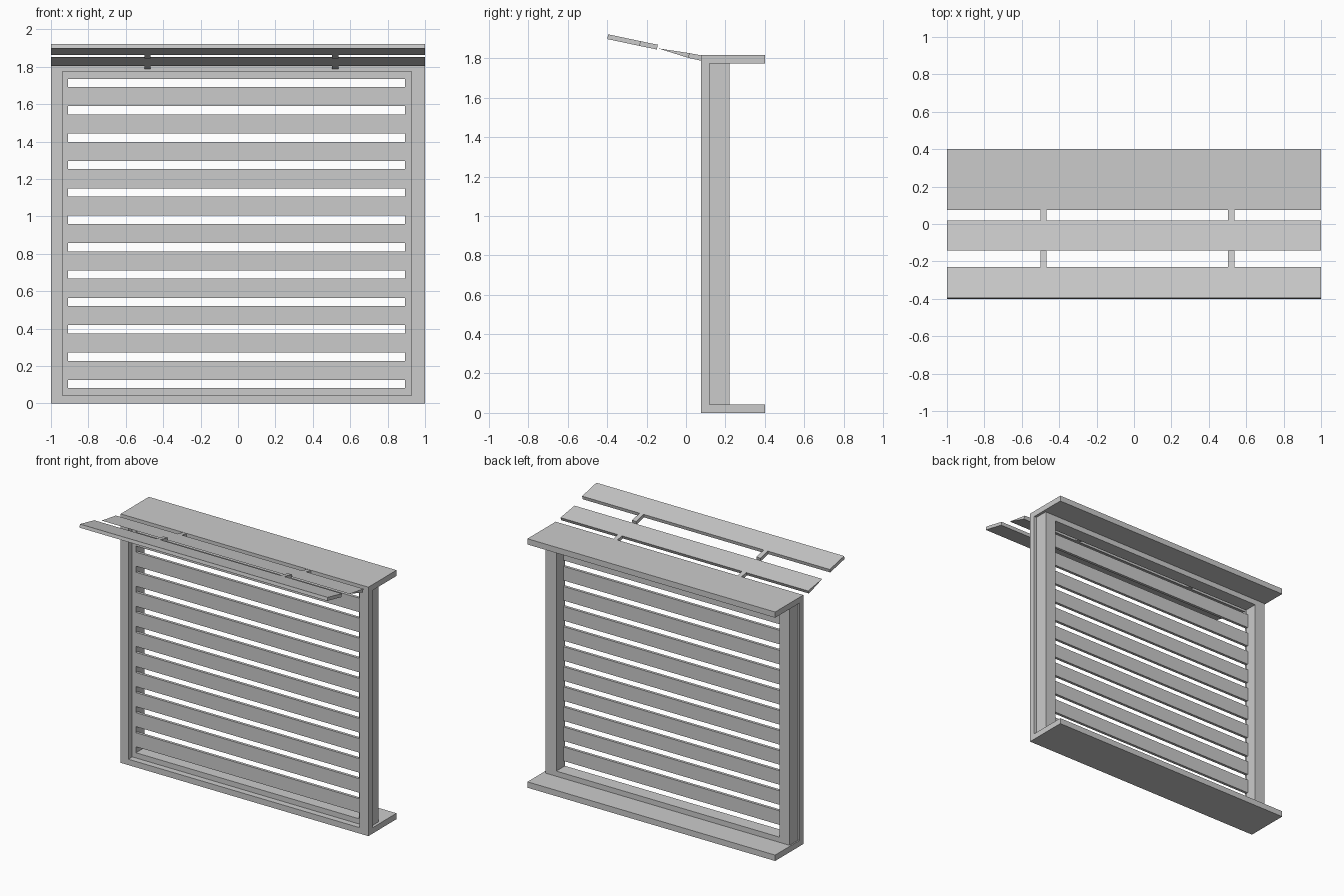
import bpy

if "Cube" in bpy.data.objects:
    bpy.data.objects.remove(bpy.data.objects["Cube"])


def prism(name, x0, x1, profile):
    """Extrude a (y, z) profile along x from x0 to x1."""
    n = len(profile)
    verts = [(x, y, z) for x in (x0, x1) for y, z in profile]
    faces = [tuple(range(n))[::-1], tuple(range(n, 2 * n))]
    faces += [(i, (i + 1) % n, n + (i + 1) % n, n + i) for i in range(n)]
    mesh = bpy.data.meshes.new(name)
    mesh.from_pydata(verts, [], faces)
    import bmesh
    bm = bmesh.new()
    bm.from_mesh(mesh)
    bmesh.ops.recalc_face_normals(bm, faces=bm.faces)
    bm.to_mesh(mesh)
    bm.free()
    obj = bpy.data.objects.new(name, mesh)
    bpy.context.collection.objects.link(obj)
    return obj


def box(name, x0, x1, y0, y1, z0, z1):
    return prism(name, x0, x1, [(y0, z0), (y1, z0), (y1, z1), (y0, z1)])


BOTTOM, TOP = 0.043, 1.775
FRONT, MID, BACK = 0.075, 0.12, 0.22

# Sill and head boards, running deep to the back
box("sill_board", -1, 1, FRONT, 0.4, 0, BOTTOM)
box("head_board", -1, 1, FRONT, 0.4, TOP, 1.817)

# Front casing and the inner shutter stiles behind it
box("left_casing", -1, -0.938, FRONT, MID, BOTTOM, TOP)
box("right_casing", 0.927, 1, FRONT, MID, BOTTOM, TOP)
box("left_stile", -0.99, -0.908, MID, BACK, BOTTOM, TOP)
box("right_stile", 0.893, 0.98, MID, BACK, BOTTOM, TOP)

# Shutter rails and thin slats, flush with the stile fronts
SLOT, PITCH, FIRST, COUNT = 0.044, 0.1464, 0.081, 12
last = FIRST + PITCH * (COUNT - 1) + SLOT
box("bottom_rail", -0.908, 0.893, MID, BACK, BOTTOM, FIRST)
box("top_rail", -0.908, 0.893, MID, BACK, last, TOP)
for i in range(COUNT - 1):
    z = FIRST + i * PITCH
    box(f"slat_{i + 1}", -0.908, 0.893, MID, MID + 0.02, z + SLOT, z + PITCH)

# Sloping awning: outer plank and wedge-shaped inner plank
prism("outer_awning_plank", -1, 1,
      [(-0.4, 1.898), (-0.395, 1.922), (-0.23, 1.887), (-0.235, 1.863)])
prism("inner_awning_plank", -1, 1,
      [(-0.143, 1.851), (0.02, 1.826), (0.01, 1.803)])

# Short awning brackets linking planks and head board
for side, x in (("left", -0.5), ("right", 0.503)):
    prism(f"{side}_outer_bracket", x, x + 0.033,
          [(-0.235, 1.863), (-0.23, 1.887), (-0.143, 1.869), (-0.148, 1.845)])
    prism(f"{side}_inner_bracket", x, x + 0.033,
          [(0.01, 1.803), (0.02, 1.826), (0.078, 1.815), (0.078, 1.788)])
